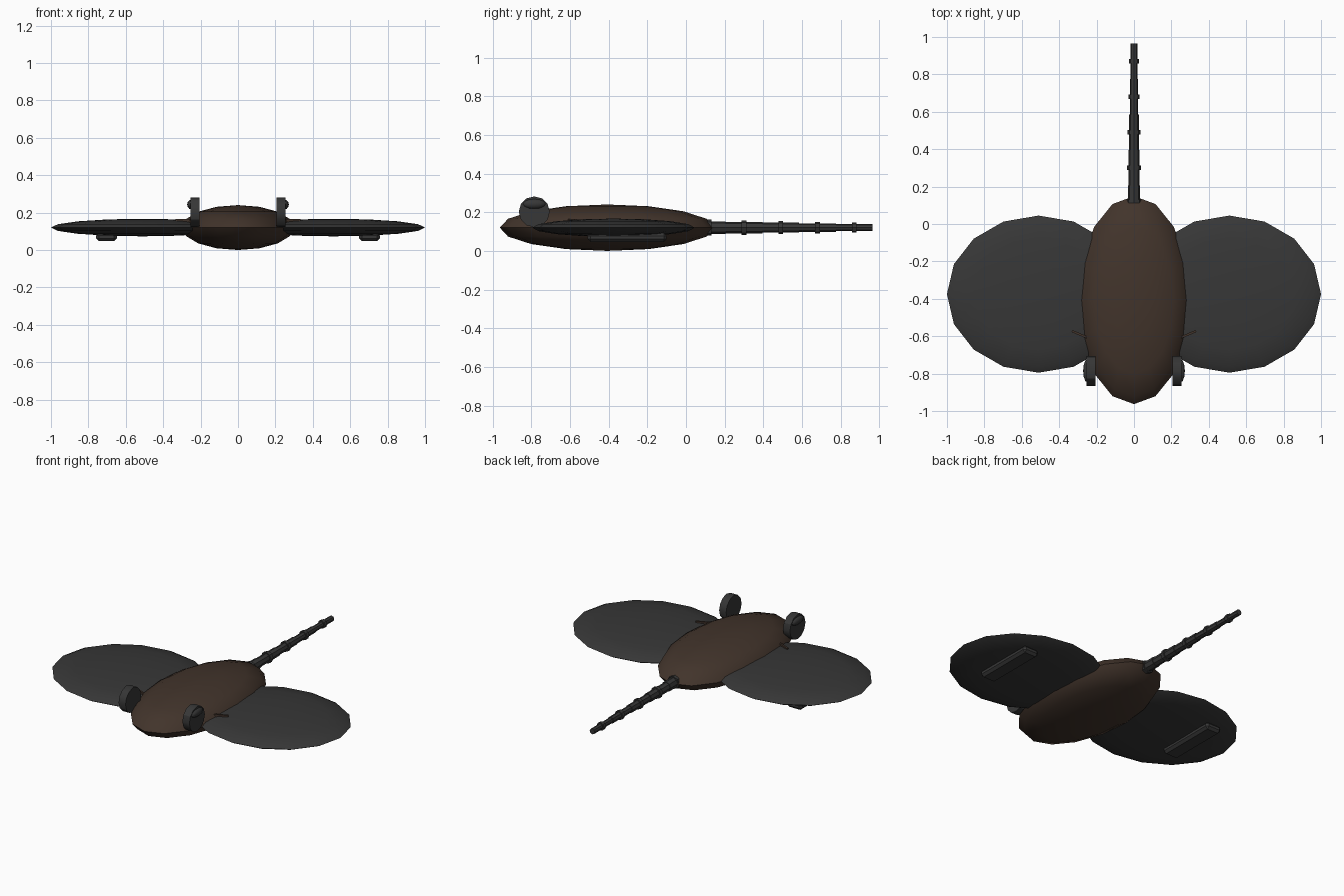
import bpy, math
from mathutils import Matrix

if "Cube" in bpy.data.objects:
    bpy.data.objects.remove(bpy.data.objects["Cube"])


def material(name, rgb):
    m = bpy.data.materials.new(name)
    m.diffuse_color = (*rgb, 1)
    m.use_nodes = True
    m.node_tree.nodes["Principled BSDF"].inputs["Base Color"].default_value = m.diffuse_color
    return m


CHARCOAL = material("charcoal", (0.038, 0.038, 0.038))
BROWN = material("dark brown", (0.054, 0.034, 0.024))


def finish(name, mat, smooth=30):
    ob = bpy.context.object
    ob.name = name
    ob.data.materials.append(mat)
    bpy.ops.object.transform_apply(location=True, rotation=True, scale=True)
    if smooth:
        bpy.ops.object.shade_smooth_by_angle(angle=math.radians(smooth))
    return ob


def ellipsoid(name, loc, radii, mat, seg=16, rings=8):
    bpy.ops.mesh.primitive_uv_sphere_add(segments=seg, ring_count=rings, radius=1, location=loc)
    bpy.context.object.scale = radii
    return finish(name, mat, 50)


def cylinder(name, loc, r, depth, axis, mat, sides):
    rot = (math.pi / 2, 0, 0) if axis == "y" else (0, math.pi / 2, 0)
    bpy.ops.mesh.primitive_cylinder_add(vertices=sides, radius=r, depth=depth, location=loc, rotation=rot)
    return finish(name, mat)


def box(name, loc, size, mat, turn=0, bevel=0):
    bpy.ops.mesh.primitive_cube_add(size=1, location=loc, rotation=(0, 0, turn))
    bpy.context.object.scale = size
    ob = finish(name, mat, 0)
    if bevel:
        b = ob.modifiers.new("bevel", "BEVEL")
        b.width, b.segments = bevel, 1
    return ob


# Body
Z = 0.12
ellipsoid("body", (0, -0.407, Z), (0.3, 0.556, 0.12), BROWN)

for side, s in (("left", -1), ("right", 1)):
    # Broad flat fins
    ellipsoid(side + "_fin", (s * 0.51, -0.375, Z), (0.49, 0.42, 0.047), CHARCOAL)
    # Upright eye discs with a bulging lid on the outer face
    cylinder(side + "_eye_disc", (s * 0.23, -0.785, 0.202), 0.08, 0.05, "x", CHARCOAL, 12)
    ellipsoid(side + "_eye_lid", (s * 0.25, -0.785, 0.243), (0.022, 0.062, 0.026), CHARCOAL, 12, 6)
    # Long runner under each fin
    box(side + "_runner", (s * 0.703, -0.305, 0.07), (0.11, 0.41, 0.046), CHARCOAL, 0, 0.015)
    # Small gill slit beside the body
    box(side + "_gill", (s * 0.29, -0.59, 0.155), (0.09, 0.012, 0.02), BROWN, s * 0.4)

# Tapering stepped tail with a collar around every segment
LENGTH = 0.19
for i in range(5):
    y = 0.11 + i * LENGTH
    r = 0.033 - i * 0.0037
    cylinder(f"tail_segment_{i + 1}", (0, y, Z), r, LENGTH, "y", CHARCOAL, 8)
    cylinder(f"tail_collar_{i + 1}", (0, y + 0.01 * (i == 0), Z), r + 0.008, 0.024, "y", CHARCOAL, 8)
